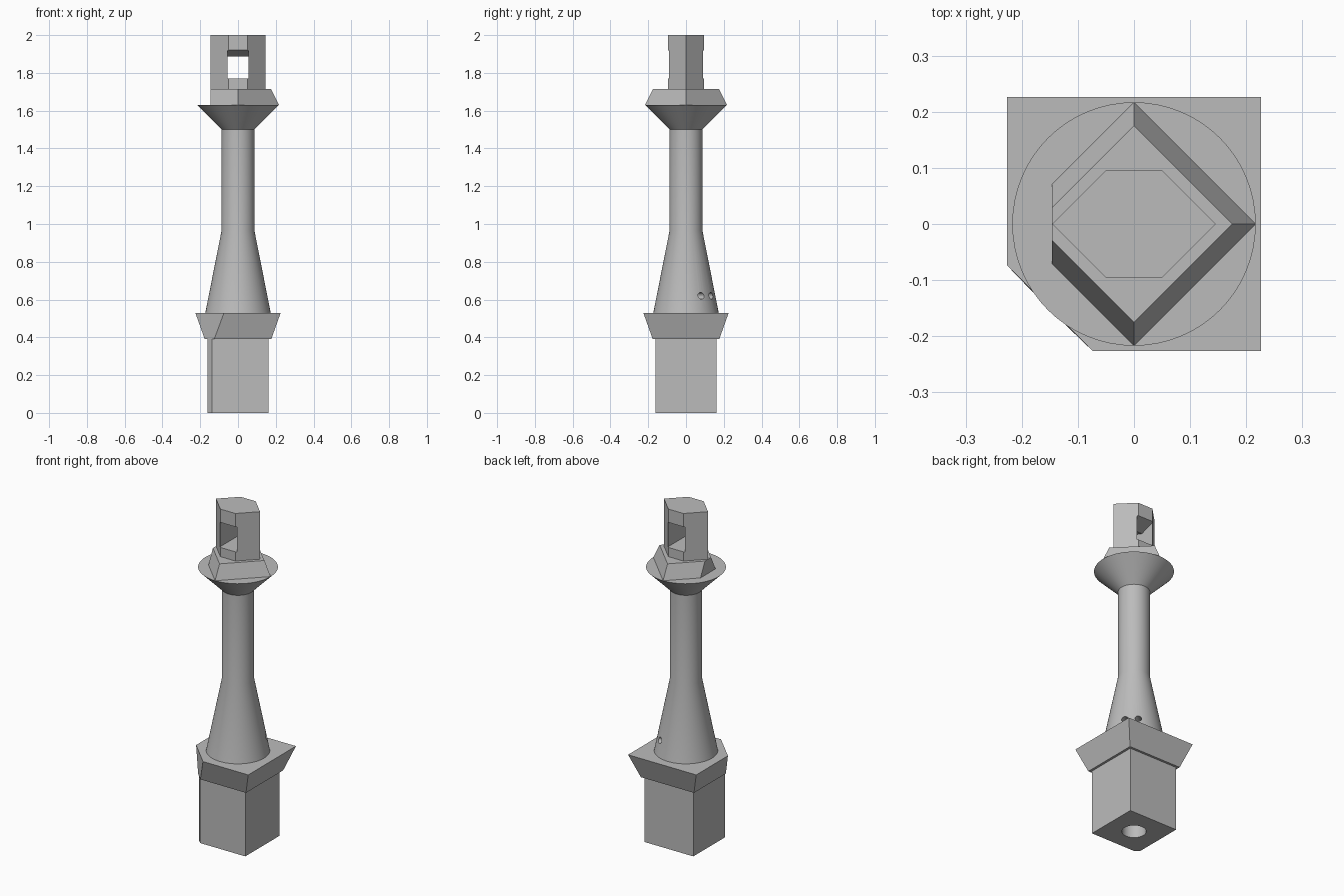
import bpy, bmesh, math
from mathutils import Vector, Matrix

old = bpy.data.objects.get("Cube")
if old:
    bpy.data.objects.remove(old, do_unlink=True)

GREY = (0.5, 0.5, 0.5, 1.0)
grey = bpy.data.materials.new("plain grey")
grey.use_nodes = True
grey.diffuse_color = GREY
next(n for n in grey.node_tree.nodes
     if n.type == 'BSDF_PRINCIPLED').inputs["Base Color"].default_value = GREY


def finish(name, bm):
    bmesh.ops.recalc_face_normals(bm, faces=bm.faces)
    mesh = bpy.data.meshes.new(name)
    bm.to_mesh(mesh)
    bm.free()
    mesh.materials.append(grey)
    obj = bpy.data.objects.new(name, mesh)
    bpy.context.collection.objects.link(obj)
    return obj


def loft(name, rings):
    """Join (outline, height) rings into a capped solid."""
    bm = bmesh.new()
    loops = [[bm.verts.new((x, y, z)) for x, y in pts] for pts, z in rings]
    n = len(loops[0])
    for low, high in zip(loops, loops[1:]):
        for i in range(n):
            j = (i + 1) % n
            bm.faces.new((low[i], low[j], high[j], high[i]))
    bm.faces.new(loops[0][::-1])
    bm.faces.new(loops[-1])
    return finish(name, bm)


def circle(r, n=64):
    return [(r * math.cos(math.tau * i / n), r * math.sin(math.tau * i / n)) for i in range(n)]


def notched_square(h, cut):
    return [(h, -h), (h, h), (-h, h), (-h, cut - h), (cut - h, -h)]


def clipped_diamond(r, clip):
    return [(r, 0), (0, r), (-clip, r - clip), (-clip, clip - r), (0, -r)]


def cut(obj, cutter):
    mod = obj.modifiers.new("cut", 'BOOLEAN')
    mod.operation, mod.solver, mod.object = 'DIFFERENCE', 'EXACT', cutter
    bpy.context.view_layer.objects.active = obj
    bpy.ops.object.modifier_apply(modifier=mod.name)


# Main parts, from the ground up
base = loft("base_block", [(notched_square(0.162, 0.024), 0), (notched_square(0.162, 0.024), 0.39)])
cap = loft("base_flare", [(notched_square(0.176, 0.05), 0.39), (notched_square(0.226, 0.152), 0.53)])
tower = loft("tower", [(circle(0.173), 0.53), (circle(0.087), 0.965),
                       (circle(0.087), 1.5), (circle(0.217), 1.63)])
loft("gallery", [(clipped_diamond(0.217, 0.146), 1.63), (clipped_diamond(0.175, 0.146), 1.715)])
hexagon = [(0.146, 0), (0.05, 0.096), (-0.05, 0.096), (-0.146, 0), (-0.05, -0.096), (0.05, -0.096)]
lantern = loft("lantern", [(hexagon, 1.715), (hexagon, 2)])

# Window right through the lantern, with a ceiling that dips in the middle
bm = bmesh.new()
profile = [(-0.12, 1.77), (0.12, 1.77), (0.12, 1.93), (0.096, 1.92),
           (0, 1.888), (-0.096, 1.92), (-0.12, 1.93)]
side = bm.faces.new([bm.verts.new((-0.056, y, z)) for y, z in profile])
moved = bmesh.ops.extrude_face_region(bm, geom=[side])["geom"]
bmesh.ops.translate(bm, vec=(0.112, 0, 0),
                    verts=[v for v in moved if isinstance(v, bmesh.types.BMVert)])
window = finish("window_cutter", bm)
cut(lantern, window)

# Central bore and two small cable holes on the back corner of the tower
bore = loft("bore_cutter", [(circle(0.066), -0.1), (circle(0.066), 1.6)])
for part in (base, cap, tower):
    cut(part, bore)
cutters = [window, bore]
diagonal = Vector((1, 1, 0)).normalized()
for s in (-1, 1):
    hole = loft("hole_cutter", [(circle(0.018, 24), 0), (circle(0.018, 24), 0.25)])
    turn = diagonal.to_track_quat('Z', 'Y').to_matrix().to_4x4()
    place = Vector((-s, s, 0)).normalized() * 0.037 + Vector((0, 0, 0.62))
    hole.data.transform(Matrix.Translation(place) @ turn)
    cut(tower, hole)
    cutters.append(hole)

# Round walls are smooth, everything else stays crisp
for part in (base, cap, tower):
    bpy.ops.object.select_all(action='DESELECT')
    part.select_set(True)
    bpy.context.view_layer.objects.active = part
    bpy.ops.object.shade_smooth_by_angle(angle=math.radians(12))

for c in cutters:
    bpy.data.objects.remove(c, do_unlink=True)
